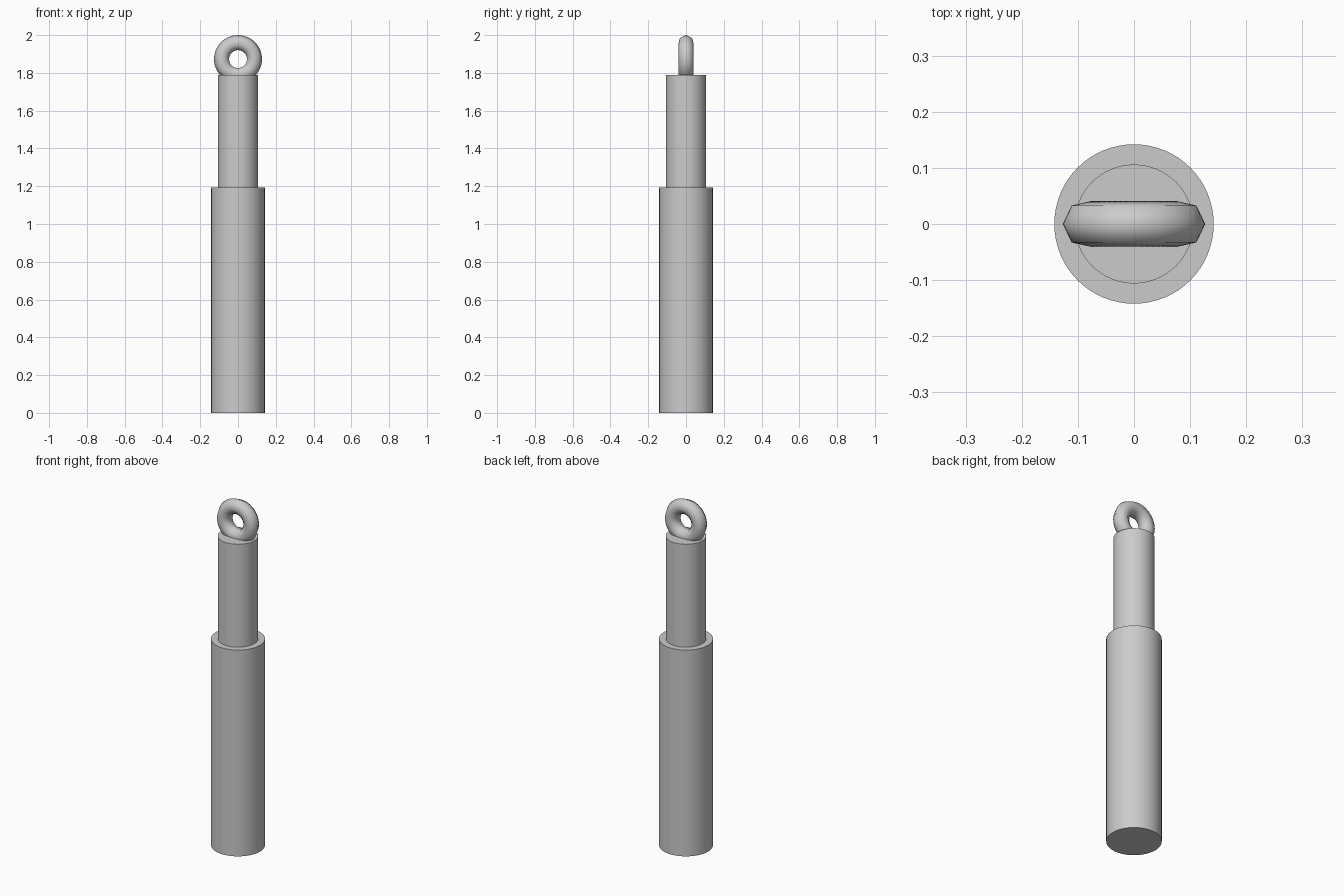
import bpy
from math import radians

if "Cube" in bpy.data.objects:
    bpy.data.objects.remove(bpy.data.objects["Cube"])


def cylinder(name, radius, z0, z1):
    bpy.ops.mesh.primitive_cylinder_add(vertices=64, radius=radius, depth=z1 - z0,
                                        location=(0, 0, (z0 + z1) / 2))
    ob = bpy.context.object
    ob.name = name
    bpy.ops.object.shade_smooth_by_angle(angle=radians(30))
    return ob


# Wide outer sleeve and the thinner rod sliding out of it
cylinder("outer_sleeve", 0.142, 0, 1.193)
cylinder("inner_rod", 0.106, 0.6, 1.788)

# Upright ring eyelet, partly sunk into the rod; seven-sided section
major, minor = 0.085, 0.042
bpy.ops.mesh.primitive_torus_add(major_segments=48, minor_segments=7,
                                 major_radius=major, minor_radius=minor,
                                 location=(0, 0, 2 - major - minor),
                                 rotation=(radians(90), 0, 0))
ring = bpy.context.object
ring.name = "ring_eyelet"
bpy.ops.object.shade_smooth()
